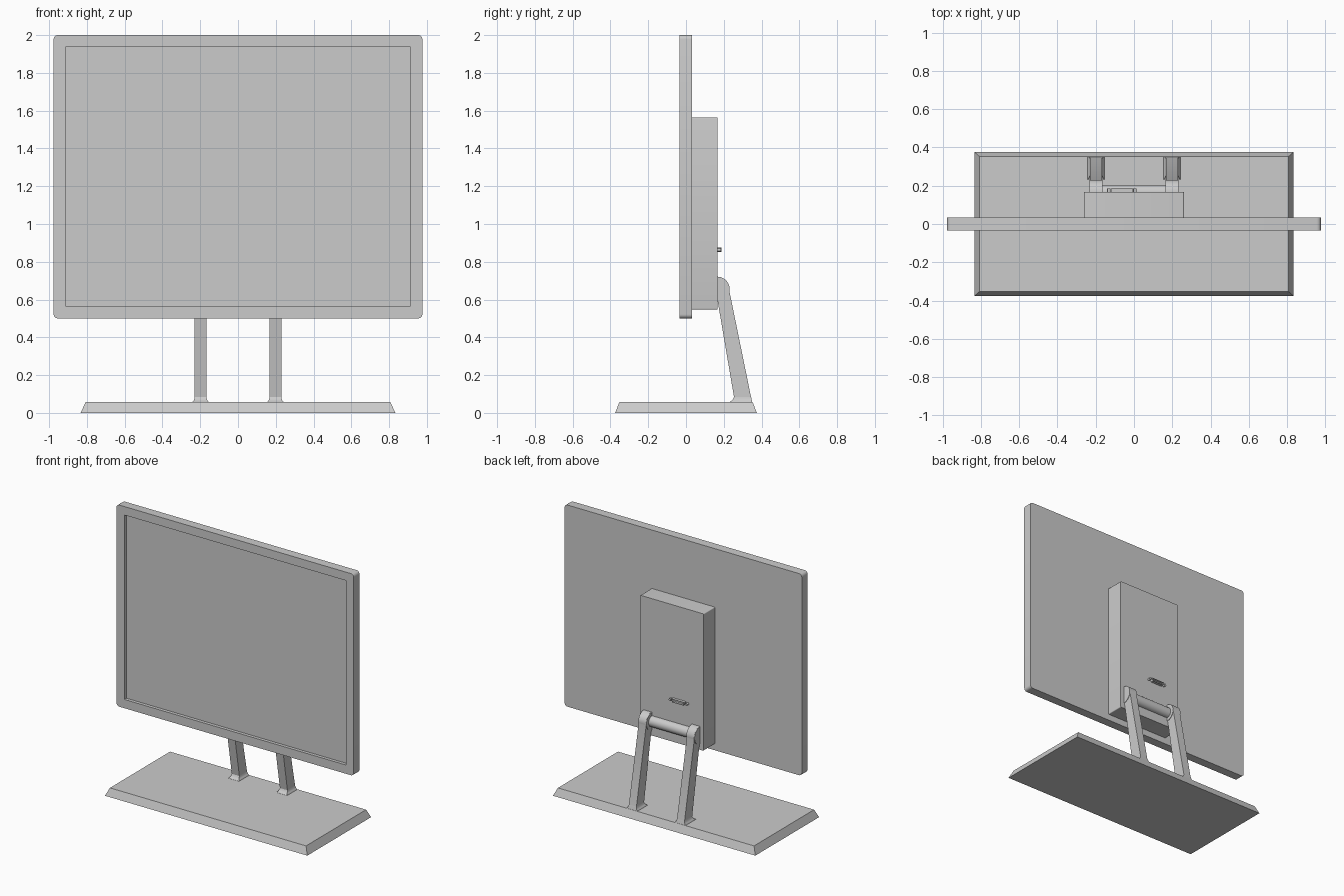
import bpy, bmesh, math
from mathutils import Matrix

if "Cube" in bpy.data.objects:
    bpy.data.objects.remove(bpy.data.objects["Cube"])


def finish(bm, name, smooth=False):
    bmesh.ops.recalc_face_normals(bm, faces=bm.faces)
    me = bpy.data.meshes.new(name)
    bm.to_mesh(me)
    bm.free()
    ob = bpy.data.objects.new(name, me)
    bpy.context.collection.objects.link(ob)
    if smooth:
        bpy.ops.object.select_all(action='DESELECT')
        ob.select_set(True)
        bpy.context.view_layer.objects.active = ob
        bpy.ops.object.shade_smooth_by_angle(angle=math.radians(35))
    return ob


def loft(name, rings, smooth=False):
    """Skin equal-length rings of points and cap both ends."""
    bm = bmesh.new()
    rows = [[bm.verts.new(p) for p in r] for r in rings]
    n = len(rows[0])
    for a, b in zip(rows, rows[1:]):
        for i in range(n):
            j = (i + 1) % n
            bm.faces.new((a[i], a[j], b[j], b[i]))
    bm.faces.new(rows[0])
    bm.faces.new(rows[-1])
    return finish(bm, name, smooth)


def round_rect(hx, z0, z1, r, y, n=5):
    """Rounded rectangle in the xz plane at depth y."""
    pts = []
    corners = ((hx - r, z1 - r), (r - hx, z1 - r), (r - hx, z0 + r), (hx - r, z0 + r))
    for k, (cx, cz) in enumerate(corners):
        for i in range(n):
            a = math.pi / 2 * (k + i / (n - 1))
            pts.append((cx + r * math.cos(a), y, cz + r * math.sin(a)))
    return pts


def flat_rect(x0, x1, y0, y1, z):
    return [(x0, y0, z), (x1, y0, z), (x1, y1, z), (x0, y1, z)]


def cylinder(name, r, length, loc, axis, seg=32):
    bm = bmesh.new()
    rot = Matrix.Rotation(math.pi / 2, 4, 'Y' if axis == 'X' else 'X')
    bmesh.ops.create_cone(bm, cap_ends=True, segments=seg, radius1=r, radius2=r,
                          depth=length, matrix=Matrix.Translation(loc) @ rot)
    return finish(bm, name, True)


# Display panel with recessed screen
loft("display_panel", [
    round_rect(0.976, 0.50, 2.0, 0.022, 0.033),
    round_rect(0.976, 0.50, 2.0, 0.022, -0.034),
    round_rect(0.912, 0.565, 1.937, 0.001, -0.034),
    round_rect(0.912, 0.565, 1.937, 0.001, -0.010)], True)

# Electronics housing on the back
loft("rear_housing", [round_rect(0.261, 0.547, 1.565, 0.006, y) for y in (0.03, 0.166)], True)

# Base plate with sloped edges
loft("base_plate", [flat_rect(-0.833, 0.833, -0.375, 0.375, 0),
                    flat_rect(-0.807, 0.807, -0.353, 0.353, 0.057)])

# Tilt axle between the two arms
PY, PZ, R = 0.165, 0.655, 0.066
cylinder("tilt_axle", 0.04, 0.36, (0, PY, PZ), 'X')

# Side profile of an arm: leaning bar with a rounded head
profile = [(0.254, 0.085), (0.168, 0.59), (PY, 0.59)]
profile += [(PY + R * math.sin(a), PZ + R * math.cos(a))
            for a in [math.radians(100) * i / 14 for i in range(15)]]
profile += [(0.344, 0.085)]
foot = ((0.05, 0.229, 0.353, 0.046), (0.058, 0.231, 0.351, 0.044),
        (0.065, 0.242, 0.349, 0.037), (0.075, 0.250, 0.347, 0.033),
        (0.085, 0.254, 0.344, 0.031))
for side, s in (("left", -1), ("right", 1)):
    cx = 0.198 * s
    loft(side + "_arm", [[(cx + dx, y, z) for y, z in profile] for dx in (-0.031, 0.031)], True)
    # Flared foot that blends the arm into the base
    loft(side + "_arm_foot", [flat_rect(cx - w, cx + w, y0, y1, z) for z, y0, y1, w in foot], True)
    # Half-disc hub cover
    hub = [(PY + (R - 0.001) * math.sin(math.pi * i / 20),
            PZ + (R - 0.001) * math.cos(math.pi * i / 20)) for i in range(21)]
    loft(side + "_hub", [[(cx + dx, y, z) for y, z in hub] for dx in (-0.034, 0.034)], True)

# Video socket: hollow tapered shell with a screw post on each side
SX, SZ = -0.063, 0.863


def socket_ring(hx, hz, y):
    return [(SX - hx, y, SZ + hz), (SX + hx, y, SZ + hz),
            (SX + hx - 0.008, y, SZ - hz), (SX - hx + 0.008, y, SZ - hz)]


loft("video_socket", [socket_ring(0.054, 0.012, 0.16), socket_ring(0.054, 0.012, 0.187),
                      socket_ring(0.050, 0.009, 0.187), socket_ring(0.050, 0.009, 0.170)])
for s in (-1, 1):
    cylinder("socket_screw", 0.009, 0.025, (SX + s * 0.068, 0.1725, SZ), 'Y', 12)
